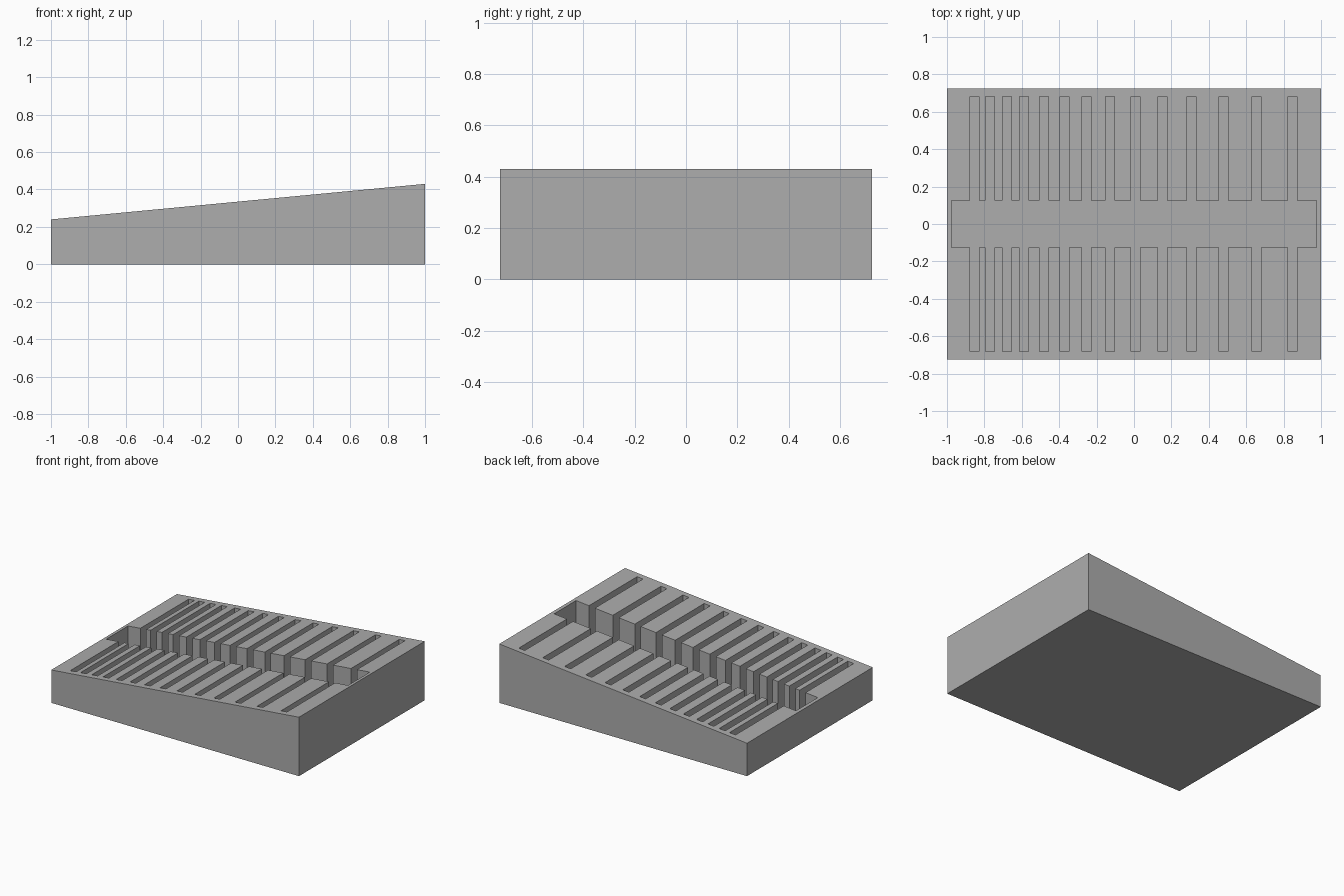
import bpy
import bmesh
from mathutils import Vector

if "Cube" in bpy.data.objects:
    bpy.data.objects.remove(bpy.data.objects["Cube"])

HALF_Y = 0.725
LOW, HIGH = 0.24, 0.43
FLOOR = 0.06
CHANNEL_X, CHANNEL_Y = 0.976, 0.126
SLOT_Y, SLOT_HALF = 0.682, 0.024
SLOTS = [-0.853, -0.77, -0.679, -0.588, -0.481, -0.371, -0.254,
         -0.128, 0.008, 0.152, 0.307, 0.478, 0.655, 0.848]

grey = bpy.data.materials.new("plain grey")
grey.use_nodes = True
colour = (0.42, 0.42, 0.42, 1)
grey.diffuse_color = colour
grey.node_tree.nodes["Principled BSDF"].inputs["Base Color"].default_value = colour


def extruded(name, outline, offset):
    """Solid made by sweeping a closed outline along an offset."""
    bm = bmesh.new()
    face = bm.faces.new([bm.verts.new(p) for p in outline])
    swept = bmesh.ops.extrude_face_region(bm, geom=[face])["geom"]
    verts = [v for v in swept if isinstance(v, bmesh.types.BMVert)]
    bmesh.ops.translate(bm, verts=verts, vec=Vector(offset))
    bmesh.ops.recalc_face_normals(bm, faces=bm.faces)
    mesh = bpy.data.meshes.new(name)
    bm.to_mesh(mesh)
    bm.free()
    mesh.materials.append(grey)
    obj = bpy.data.objects.new(name, mesh)
    bpy.context.collection.objects.link(obj)
    return obj


# Sloping block
side = [(-1, 0), (1, 0), (1, HIGH), (-1, LOW)]
block = extruded("rack_block", [(x, -HALF_Y, z) for x, z in side],
                 (0, 2 * HALF_Y, 0))

# Outline of the central channel with slots branching to both sides
edge = [(-CHANNEL_X, CHANNEL_Y)]
for x in SLOTS:
    a, b = x - SLOT_HALF, x + SLOT_HALF
    edge += [(a, CHANNEL_Y), (a, SLOT_Y), (b, SLOT_Y), (b, CHANNEL_Y)]
edge.append((CHANNEL_X, CHANNEL_Y))
outline = edge + [(x, -y) for x, y in reversed(edge)]
cutter = extruded("slot_cutter", [(x, y, FLOOR) for x, y in outline], (0, 0, 1))
cutter.hide_render = True
cutter.hide_viewport = True

# Recess cut into the block
cut = block.modifiers.new("slots", "BOOLEAN")
cut.operation = "DIFFERENCE"
cut.solver = "EXACT"
cut.object = cutter
